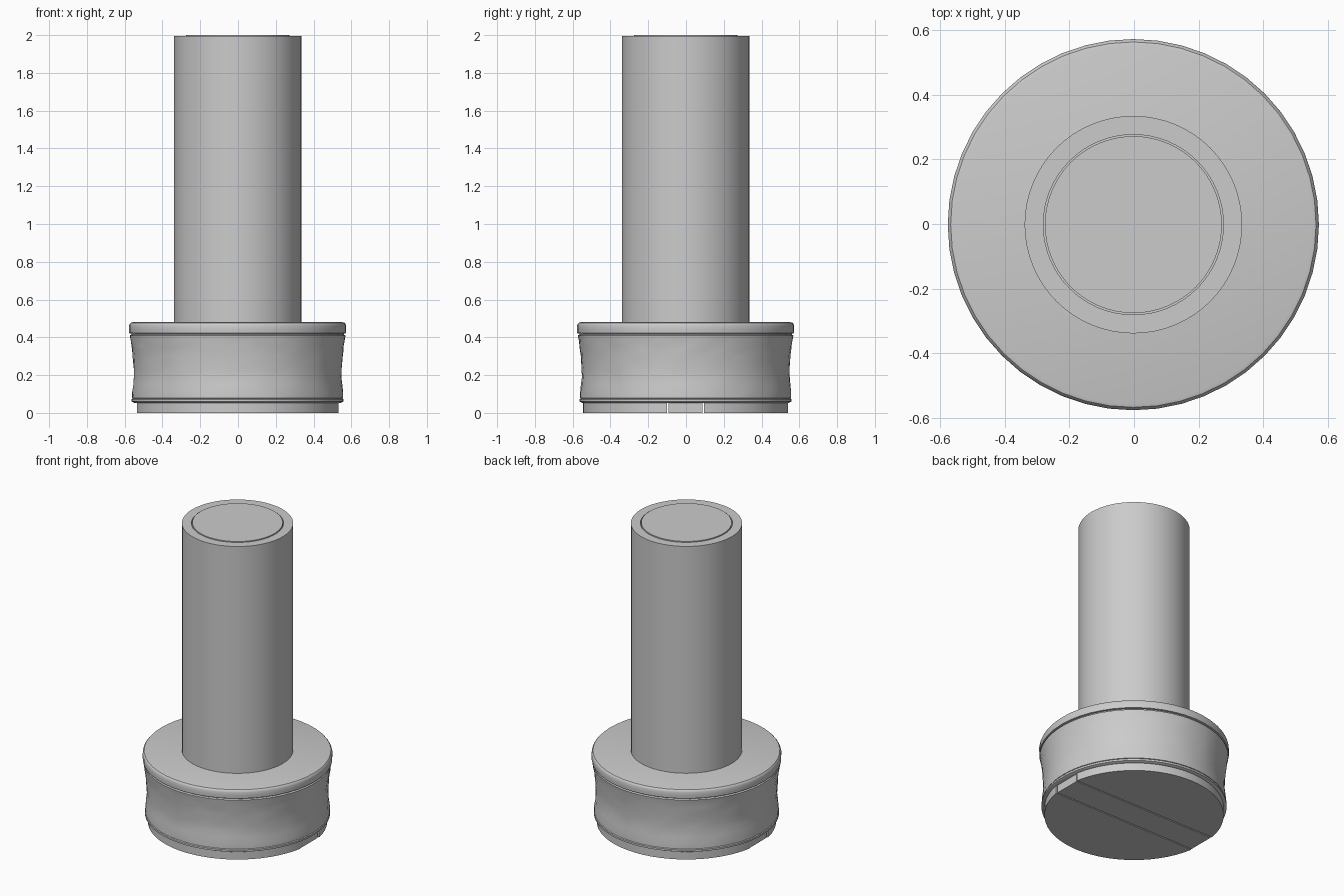
import bpy, bmesh, math, random
from mathutils import Vector

if "Cube" in bpy.data.objects:
    bpy.data.objects.remove(bpy.data.objects["Cube"])

random.seed(4)
CX = -0.002  # slight sideways offset of the whole turned body


def finish(bm, name, smooth=True):
    bmesh.ops.recalc_face_normals(bm, faces=bm.faces)
    me = bpy.data.meshes.new(name)
    bm.to_mesh(me)
    bm.free()
    ob = bpy.data.objects.new(name, me)
    bpy.context.collection.objects.link(ob)
    ob.location = (CX, CX, 0)
    if smooth:
        bpy.ops.object.select_all(action='DESELECT')
        ob.select_set(True)
        bpy.context.view_layer.objects.active = ob
        bpy.ops.object.shade_smooth_by_angle(angle=math.radians(30))
    return ob


def lathe(name, profile, sides, jitter=0.0):
    """Spin a list of (radius, z) around z; zero radius closes to a point."""
    bm = bmesh.new()
    rings = []
    for i, (r, z) in enumerate(profile):
        if r == 0:
            rings.append([bm.verts.new((0, 0, z))] * sides)
            continue
        ring = []
        wobble = jitter if 1 < i < len(profile) - 2 else 0
        for k in range(sides):
            a = 2 * math.pi * k / sides
            rr = r + random.uniform(-wobble, wobble)
            zz = z + random.uniform(-wobble, wobble)
            ring.append(bm.verts.new((rr * math.cos(a), rr * math.sin(a), zz)))
        rings.append(ring)
    for a, b in zip(rings, rings[1:]):
        for k in range(sides):
            n = (k + 1) % sides
            quad = list(dict.fromkeys((a[k], a[n], b[n], b[k])))
            bm.faces.new(quad)
    return finish(bm, name)


def sliced_disc(name, radius, height, cuts):
    """Disc standing on z = 0, trimmed by (point, outward normal) planes."""
    bm = bmesh.new()
    bmesh.ops.create_cone(bm, cap_ends=True, segments=64, radius1=radius,
                          radius2=radius, depth=height)
    bmesh.ops.translate(bm, verts=bm.verts, vec=(0, 0, height / 2))
    for co, no in cuts:
        bmesh.ops.bisect_plane(bm, geom=bm.verts[:] + bm.edges[:] + bm.faces[:],
                               plane_co=Vector(co), plane_no=Vector(no),
                               clear_outer=True)
        bmesh.ops.holes_fill(bm, edges=[e for e in bm.edges if e.is_boundary])
    return finish(bm, name)


# Base plate: two outer segments and a centre bar, separated by thin slots
for label, s in (("front", -1), ("back", 1)):
    sliced_disc("base_segment_" + label, 0.543, 0.06,
                [((0, s * 0.098, 0), (0, -s, 0))])
sliced_disc("base_centre_bar", 0.543, 0.06,
            [((0, 0.09, 0), (0, 1, 0)), ((0, -0.09, 0), (0, -1, 0)),
             ((0.53, 0, 0), (1, 0, 0)), ((-0.53, 0, 0), (-1, 0, 0))])

# Lower lip above the base plate
lathe("lower_lip", [(0, 0.052), (0.545, 0.052), (0.561, 0.06),
                    (0.561, 0.072), (0.553, 0.077), (0, 0.077)], 64)

# Slightly crumpled, waisted grip band
lathe("grip_band", [(0.54, 0.072), (0.559, 0.078), (0.558, 0.11), (0.553, 0.15),
                    (0.55, 0.19), (0.55, 0.225), (0.552, 0.26), (0.555, 0.30),
                    (0.559, 0.335), (0.562, 0.355), (0.566, 0.385),
                    (0.571, 0.41), (0.555, 0.418)], 72, jitter=0.0018)

# Upper collar with rounded rim
lathe("upper_collar", [(0, 0.412), (0.562, 0.412), (0.562, 0.42), (0.574, 0.422),
                       (0.575, 0.44), (0.575, 0.462), (0.572, 0.47),
                       (0.566, 0.477), (0.555, 0.48), (0, 0.48)], 48)

# Shaft with a fine ring groove around its core
lathe("shaft_tube", [(0.337, 0.47), (0.337, 1.996), (0.279, 1.996),
                     (0.279, 1.96), (0, 1.96)], 64)
lathe("shaft_core", [(0.274, 1.95), (0.274, 2.0), (0, 2.0)], 64)
